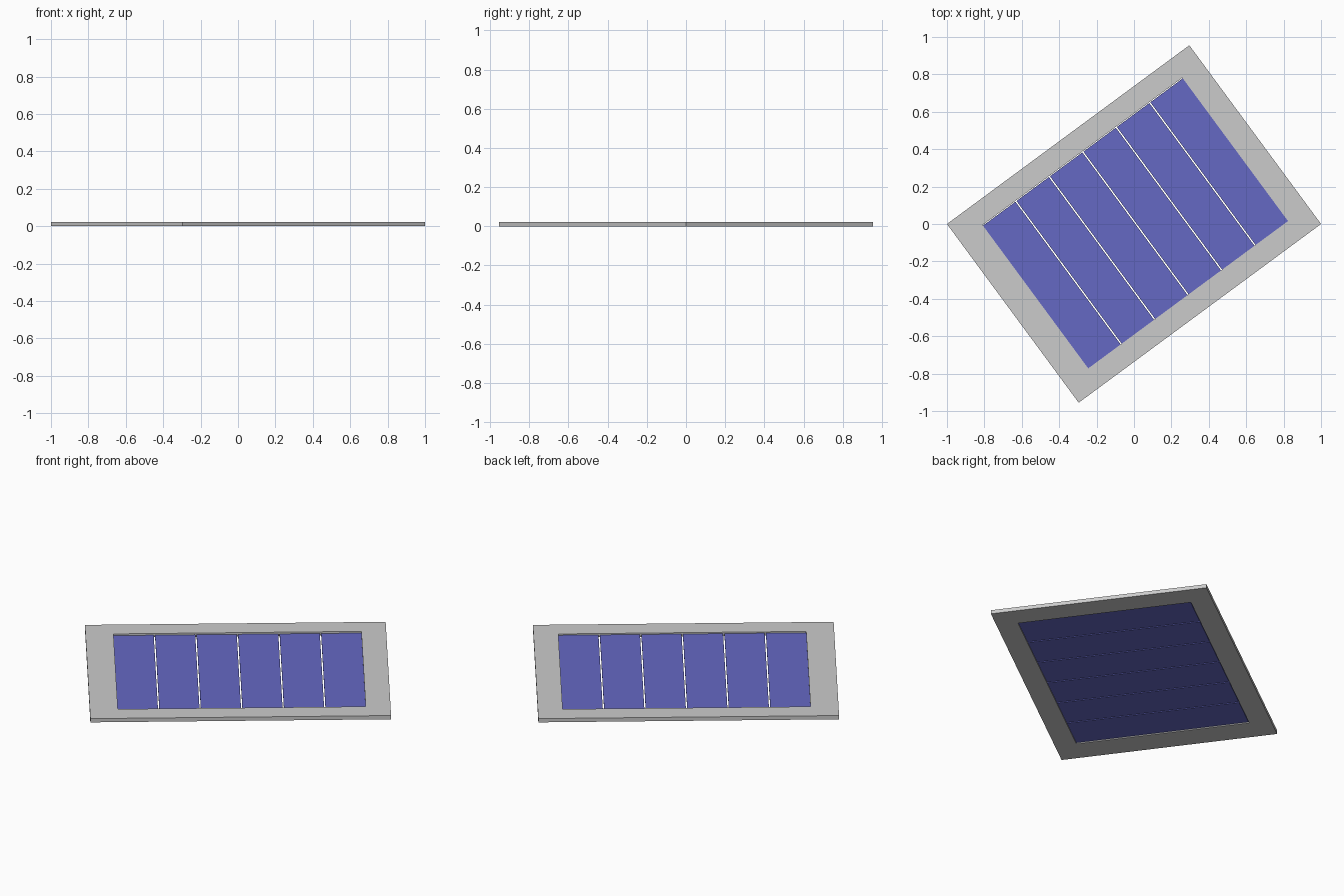
import bpy, bmesh
from math import radians
from mathutils import Matrix

if "Cube" in bpy.data.objects:
    bpy.data.objects.remove(bpy.data.objects["Cube"])

TURN = Matrix.Rotation(radians(36.4), 4, 'Z')   # whole panel is turned on the ground


def make_object(name, bm, mat=None):
    bmesh.ops.recalc_face_normals(bm, faces=bm.faces)
    bm.transform(TURN)
    mesh = bpy.data.meshes.new(name)
    bm.to_mesh(mesh)
    bm.free()
    obj = bpy.data.objects.new(name, mesh)
    bpy.context.collection.objects.link(obj)
    if mat:
        mesh.materials.append(mat)
    return obj


# Flat border with a rectangular opening
HX, HY, H = 0.805, 0.5935, 0.022
X0, X1, HV = -0.655, 0.672, 0.476
bm = bmesh.new()
outer = [(-HX, -HY), (HX, -HY), (HX, HY), (-HX, HY)]
inner = [(X0, -HV), (X1, -HV), (X1, HV), (X0, HV)]
o = [bm.verts.new((x, y, 0)) for x, y in outer]
i = [bm.verts.new((x, y, 0)) for x, y in inner]
ring = [bm.faces.new((o[k], o[(k + 1) % 4], i[(k + 1) % 4], i[k])) for k in range(4)]
ext = bmesh.ops.extrude_face_region(bm, geom=ring, use_keep_orig=True)
top = [g for g in ext["geom"] if isinstance(g, bmesh.types.BMVert)]
bmesh.ops.translate(bm, verts=top, vec=(0, 0, H))
make_object("frame", bm)

# Six blue slats, recessed in the opening with narrow gaps between them
blue = bpy.data.materials.new("blue")
blue.diffuse_color = (0.13, 0.14, 0.55, 1)
blue.use_nodes = True
blue.node_tree.nodes["Principled BSDF"].inputs["Base Color"].default_value = blue.diffuse_color
COUNT, GAP = 6, 0.007
pitch = (X1 - X0 + GAP) / COUNT
for n in range(COUNT):
    bm = bmesh.new()
    bmesh.ops.create_cube(bm, size=1)
    bm.transform(Matrix.Translation((X0 + pitch * n + (pitch - GAP) / 2, -0.002, 0.010))
                 @ Matrix.Diagonal((pitch - GAP, 2 * HV - 0.004, 0.008, 1)))
    make_object(f"slat_{n + 1}", bm, blue)
